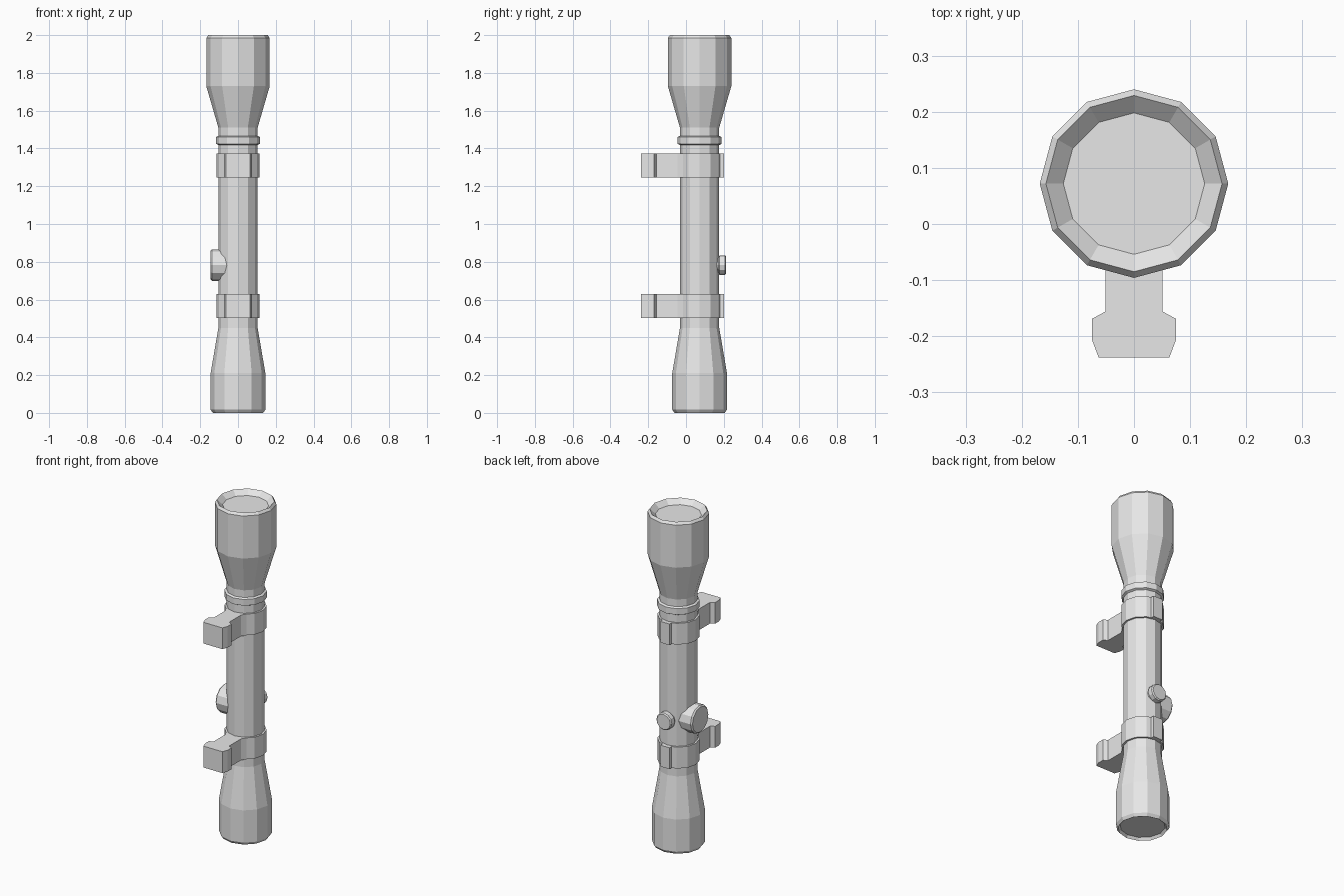
import bpy, bmesh, math
from mathutils import Matrix, Vector

cube = bpy.data.objects.get("Cube")
if cube:
    bpy.data.objects.remove(cube, do_unlink=True)

AXIS_Y = 0.072   # the tube axis sits behind the centre
SIDES = 12

grey = bpy.data.materials.new("plain_grey")
grey.use_nodes = True
COLOUR = (0.8, 0.8, 0.8, 1)
grey.diffuse_color = COLOUR
grey.node_tree.nodes["Principled BSDF"].inputs["Base Color"].default_value = COLOUR


def finish(name, bm):
    bmesh.ops.recalc_face_normals(bm, faces=bm.faces)
    mesh = bpy.data.meshes.new(name)
    bm.to_mesh(mesh)
    bm.free()
    mesh.materials.append(grey)
    obj = bpy.data.objects.new(name, mesh)
    bpy.context.collection.objects.link(obj)
    return obj


def lathe(name, profile, origin, direction=(0, 0, 1), sides=SIDES):
    """Spin (radius, height) pairs around a direction and cap both ends."""
    bm = bmesh.new()
    turn = Vector((0, 0, 1)).rotation_difference(Vector(direction)).to_matrix().to_4x4()
    place = Matrix.Translation(origin) @ turn
    rings = []
    for r, h in profile:
        angles = [math.tau * i / sides for i in range(sides)]
        rings.append([bm.verts.new(place @ Vector((r * math.cos(a), r * math.sin(a), h)))
                      for a in angles])
    for low, high in zip(rings, rings[1:]):
        for i in range(sides):
            j = (i + 1) % sides
            bm.faces.new((low[i], low[j], high[j], high[i]))
    bm.faces.new(rings[0])
    bm.faces.new(rings[-1])
    return finish(name, bm)


def extrude_half(name, half, z0, z1):
    """Mirror a half outline across x = 0 and extrude it upward."""
    bm = bmesh.new()
    outline = half + [(-x, y) for x, y in reversed(half)]
    face = bm.faces.new([bm.verts.new((x, y, z0)) for x, y in outline])
    moved = bmesh.ops.extrude_face_region(bm, geom=[face])["geom"]
    verts = [v for v in moved if isinstance(v, bmesh.types.BMVert)]
    bmesh.ops.translate(bm, verts=verts, vec=(0, 0, z1 - z0))
    return finish(name, bm)


# Main tube with flared ends and recessed lenses
lathe("scope_tube", [
    (0.122, 0.015), (0.133, 0), (0.145, 0.017), (0.145, 0.21), (0.104, 0.45),
    (0.104, 1.51), (0.168, 1.73), (0.168, 1.985), (0.157, 2.0), (0.126, 1.972),
], (0, AXIS_Y, 0))

# Raised collar below the large bell
lathe("collar", [(0.104, 1.418), (0.116, 1.424), (0.116, 1.461), (0.104, 1.467)],
      (0, AXIS_Y, 0))

# Two clamps, each with a ring, a rear tab and a rail foot
FOOT = [(0.085, 0.01), (0.051, -0.045), (0.051, -0.156), (0.075, -0.169),
        (0.075, -0.206), (0.063, -0.238)]
TAB = [(0.03, 0.15), (0.03, 0.2)]
for label, z0, z1 in (("lower", 0.502, 0.63), ("upper", 1.245, 1.372)):
    lathe(label + "_clamp_ring", [(0.115, z0), (0.115, z1)], (0, AXIS_Y, 0))
    extrude_half(label + "_rail_foot", FOOT, z0, z1)
    extrude_half(label + "_clamp_tab", TAB, z0, z1)

# Adjustment knobs
KNOB_Z = 0.782
lathe("side_knob", [(0.083, 0.04), (0.083, 0.138), (0.075, 0.146)],
      (0, AXIS_Y, KNOB_Z), (-1, 0, 0))
lathe("rear_knob", [(0.043, 0.08), (0.043, 0.1), (0.051, 0.106), (0.051, 0.135), (0.045, 0.141)],
      (0, AXIS_Y, KNOB_Z), (0, 1, 0))
